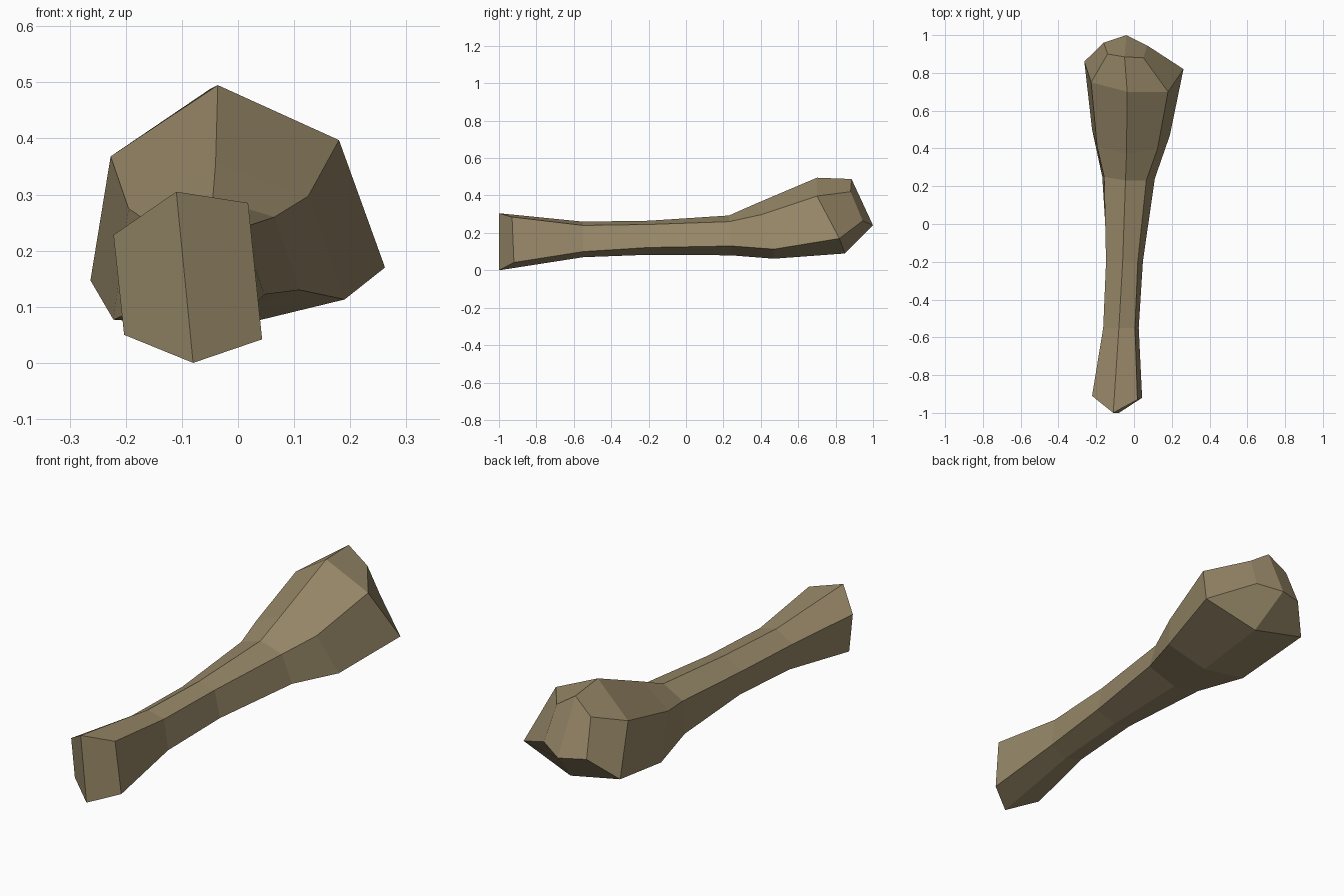
import bpy
import bmesh

# One flat colour
mat = bpy.data.materials.new("dull brown")
mat.diffuse_color = (0.31, 0.245, 0.138, 1)

# Six-sided cross-sections from handle end to head end.
# Each goes: top, upper right, lower right, bottom, lower left, upper left
sections = [
    [(-.11, -1, .305), (.018, -.93, .285), (.043, -.92, .042),
     (-.08, -1, 0), (-.203, -.91, .05), (-.222, -.91, .228)],
    [(-.08, -.55, .26), (.005, -.55, .24), (.025, -.55, .10),
     (-.065, -.55, .07), (-.15, -.55, .09), (-.163, -.55, .21)],
    [(-.06, -.2, .265), (.02, -.2, .245), (.047, -.2, .122),
     (-.05, -.2, .083), (-.14, -.2, .105), (-.148, -.2, .215)],
    [(-.045, .23, .293), (.065, .23, .26), (.11, .24, .13),
     (-.035, .24, .08), (-.168, .25, .10), (-.158, .25, .25)],
    [(-.04, .37, .355), (.125, .40, .297), (.19, .47, .113),
     (-.02, .47, .062), (-.222, .50, .077), (-.195, .41, .275)],
    [(-.036, .70, .495), (.18, .70, .397), (.262, .82, .17),
     (0, .85, .09), (-.263, .86, .147), (-.227, .75, .368)],
    [(-.05, .885, .488), (.05, .88, .42), (.07, .945, .265),
     (-.04, 1, .24), (-.16, .96, .25), (-.14, .90, .42)],
]

# Loft the sections into the club
bm = bmesh.new()
rings = [[bm.verts.new(p) for p in s] for s in sections]
for a, b in zip(rings, rings[1:]):
    for i in range(6):
        j = (i + 1) % 6
        bm.faces.new((a[i], a[j], b[j], b[i]))

# Each end is folded along its top-to-bottom centre line
for r in (rings[0], rings[-1]):
    bm.faces.new(r[:4])
    bm.faces.new(r[3:] + r[:1])
bmesh.ops.recalc_face_normals(bm, faces=bm.faces)

mesh = bpy.data.meshes.new("club")
bm.to_mesh(mesh)
bm.free()
mesh.materials.append(mat)
club = bpy.data.objects.new("club", mesh)
bpy.context.collection.objects.link(club)
